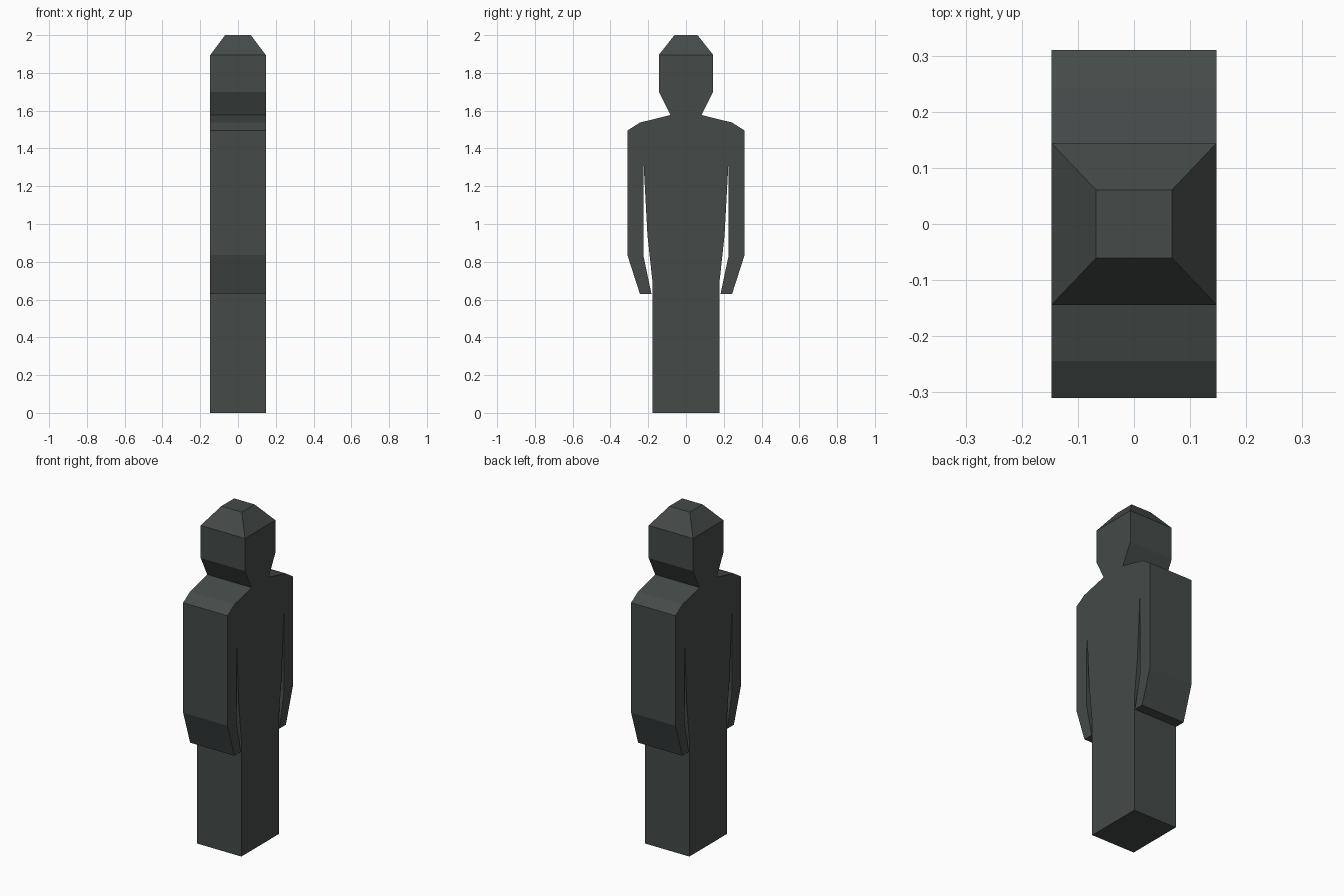
import bpy, bmesh

if "Cube" in bpy.data.objects:
    bpy.data.objects.remove(bpy.data.objects["Cube"])

HALF_DEPTH = 0.147

# Half silhouette (y, z): foot, torso, arm gap, hand, arm, shoulder, neck, head
half = [
    (0.178, 0.0), (0.178, 0.70), (0.204, 0.94), (0.224, 1.31),
    (0.226, 0.835), (0.183, 0.63), (0.244, 0.63), (0.31, 0.835),
    (0.31, 1.495), (0.244, 1.537), (0.082, 1.577),
    (0.144, 1.70), (0.144, 1.895),
]
outline = half + [(-y, z) for y, z in reversed(half)]

mat = bpy.data.materials.new("dark grey green")
mat.diffuse_color = (0.058, 0.070, 0.067, 1.0)
mat.use_nodes = True
mat.node_tree.nodes["Principled BSDF"].inputs["Base Color"].default_value = mat.diffuse_color

# Body: silhouette extruded along x
bm = bmesh.new()
verts = [bm.verts.new((-HALF_DEPTH, y, z)) for y, z in outline]
side = bm.faces.new(verts)
res = bmesh.ops.extrude_face_region(bm, geom=[side], use_keep_orig=True)
new_verts = [g for g in res["geom"] if isinstance(g, bmesh.types.BMVert)]
bmesh.ops.translate(bm, verts=new_verts, vec=(2 * HALF_DEPTH, 0, 0))

# Crown: top of the head extruded and tapered
top = max(bm.faces, key=lambda f: min(v.co.z for v in f.verts))
res = bmesh.ops.extrude_discrete_faces(bm, faces=[top])
for v in res["faces"][0].verts:
    v.co.x *= 0.068 / HALF_DEPTH
    v.co.y *= 0.061 / 0.144
    v.co.z = 2.0

bmesh.ops.recalc_face_normals(bm, faces=bm.faces)
mesh = bpy.data.meshes.new("standing_figure")
bm.to_mesh(mesh)
bm.free()
mesh.materials.append(mat)
figure = bpy.data.objects.new("standing_figure", mesh)
bpy.context.collection.objects.link(figure)
